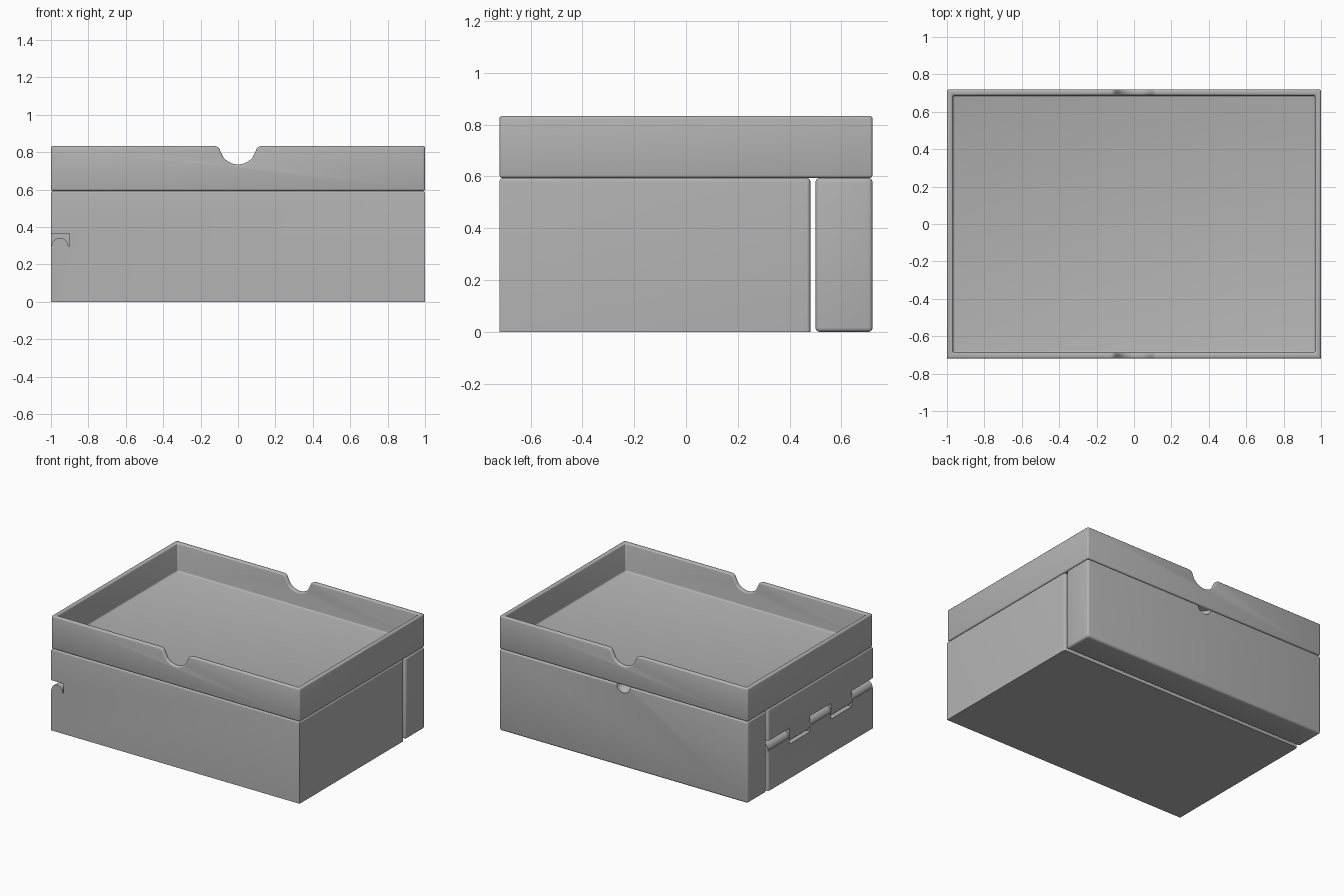
import bpy
import bmesh
import math
from mathutils import Matrix, Vector

if "Cube" in bpy.data.objects:
    bpy.data.objects.remove(bpy.data.objects["Cube"], do_unlink=True)

HALF_X, HALF_Y = 1.0, 0.72
SEAM_Z, TOP_Z = 0.594, 0.834
GAP_FRONT, GAP_BACK = 0.48, 0.50
HINGE_X, HINGE_Z, HINGE_R = -0.952, 0.297, 0.045

grey = bpy.data.materials.new("plain grey")
grey.use_nodes = True
grey.diffuse_color = (0.45, 0.45, 0.45, 1)
grey.node_tree.nodes["Principled BSDF"].inputs["Base Color"].default_value = (0.45, 0.45, 0.45, 1)


def finish(name, bm):
    bmesh.ops.recalc_face_normals(bm, faces=bm.faces)
    mesh = bpy.data.meshes.new(name)
    bm.to_mesh(mesh)
    bm.free()
    mesh.materials.append(grey)
    obj = bpy.data.objects.new(name, mesh)
    bpy.context.collection.objects.link(obj)
    return obj


def box(name, low, high, bevel=0, pick=None):
    """Box between two corners; edges accepted by pick are rounded."""
    low, high = Vector(low), Vector(high)
    size = high - low
    bm = bmesh.new()
    bmesh.ops.create_cube(bm, size=1, matrix=Matrix.Translation((low + high) / 2)
                          @ Matrix.Diagonal((*size, 1)))
    if bevel:
        edges = [e for e in bm.edges if pick is None or pick(e)]
        bmesh.ops.bevel(bm, geom=edges, offset=bevel, segments=4,
                        profile=0.5, affect='EDGES')
    return finish(name, bm)


def prism(name, outline, y0, y1):
    """Extrude an x-z outline along y."""
    bm = bmesh.new()
    face = bm.faces.new([bm.verts.new((x, y0, z)) for x, z in outline])
    new = bmesh.ops.extrude_face_region(bm, geom=[face])["geom"]
    bmesh.ops.translate(bm, vec=(0, y1 - y0, 0),
                        verts=[v for v in new if isinstance(v, bmesh.types.BMVert)])
    return finish(name, bm)


def apply(obj, mod):
    bpy.context.view_layer.objects.active = obj
    bpy.ops.object.modifier_apply(modifier=mod.name)


def cut(obj, cutter):
    mod = obj.modifiers.new("cut", 'BOOLEAN')
    mod.operation, mod.solver, mod.object = 'DIFFERENCE', 'EXACT', cutter
    apply(obj, mod)
    bpy.data.objects.remove(cutter, do_unlink=True)


def smooth(obj):
    bpy.ops.object.select_all(action='DESELECT')
    obj.select_set(True)
    bpy.context.view_layer.objects.active = obj
    bpy.ops.object.shade_smooth_by_angle(angle=math.radians(35))


# Main body: rounded along its top rim and the edges beside the rear gap
def body_edge(edge):
    middle = (edge.verts[0].co + edge.verts[1].co) / 2
    return middle.z > SEAM_Z - 0.01 or (middle.z > 0.1 and middle.y > 0)


body = box("main_body", (-HALF_X, -HALF_Y, 0), (HALF_X, GAP_FRONT, SEAM_Z), 0.014, body_edge)

# Interlocking hinge: notches alternate above and below the barrel's centre
step = (GAP_FRONT + HALF_Y) / 5
for i in range(5):
    y0 = -HALF_Y + i * step
    z0, z1 = (HINGE_Z, 0.365) if i % 2 == 0 else (0.25, HINGE_Z)
    overhang = 0.02 if i == 0 else 0
    top = 0.02 if i == 4 else 0
    cut(body, box("notch", (-1.05, y0 - overhang, z0), (-0.9, y0 + step + top, z1)))
smooth(body)

barrel_outline = [(HINGE_X + HINGE_R * math.cos(a), HINGE_Z + HINGE_R * math.sin(a))
                  for a in (math.tau * k / 32 for k in range(32))]
smooth(prism("hinge_barrel", barrel_outline, -HALF_Y, GAP_FRONT))

# Rear block with a small rounded dimple under the tray
block = box("rear_block", (-HALF_X, GAP_BACK, 0), (HALF_X, HALF_Y, SEAM_Z), 0.016)
bm = bmesh.new()
bmesh.ops.create_uvsphere(bm, u_segments=24, v_segments=16, radius=0.055,
                          matrix=Matrix.Translation((0, HALF_Y, SEAM_Z)))
cut(block, finish("dimple", bm))
smooth(block)

# Top tray: hollow box with a finger notch in the front and back walls
tray = box("top_tray", (-HALF_X, -HALF_Y, SEAM_Z), (HALF_X, HALF_Y, TOP_Z))
cut(tray, box("hollow", (-0.968, -0.688, 0.628), (0.968, 0.688, 1.0)))
arc, lip = math.radians(52), 0.035
dip_r, dip_z = 0.1, 0.735
side = [(dip_r * math.sin(arc * k / 6), dip_z + dip_r * (1 - math.cos(arc * k / 6)))
        for k in range(7)]
# Outward-curving shoulder tangent to the dip
cx = side[-1][0] + lip * math.sin(arc) + 0.022
cz = TOP_Z - lip
side += [(cx - lip * math.sin(arc * k / 5), cz + lip * math.cos(arc * k / 5))
         for k in range(5, -1, -1)]
side.append((cx, 1.0))
outline = [(-x, z) for x, z in reversed(side[1:])] + side
cut(tray, prism("finger_notch", outline, -0.9, 0.9))
mod = tray.modifiers.new("round", 'BEVEL')
mod.width, mod.segments, mod.limit_method = 0.011, 3, 'ANGLE'
mod.angle_limit = math.radians(40)
apply(tray, mod)
smooth(tray)
